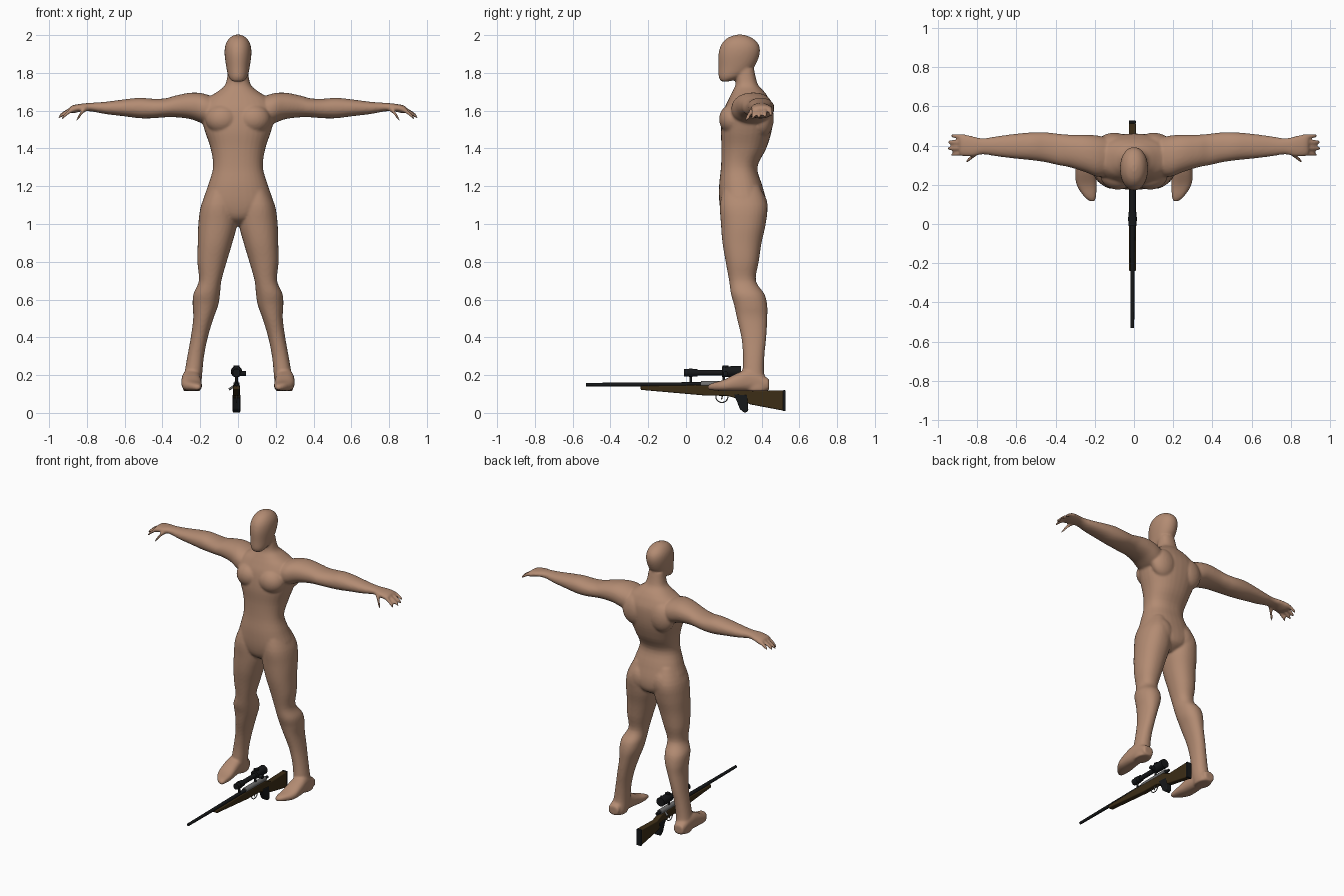
import bpy, bmesh, math
from mathutils import Vector, Matrix

cube = bpy.data.objects.get("Cube")
if cube:
    bpy.data.objects.remove(cube)


def material(name, color, rough=0.7):
    m = bpy.data.materials.new(name)
    m.use_nodes = True
    m.diffuse_color = (*color, 1)
    bsdf = m.node_tree.nodes["Principled BSDF"]
    bsdf.inputs["Base Color"].default_value = (*color, 1)
    bsdf.inputs["Roughness"].default_value = rough
    return m


skin = material("skin", (0.45, 0.26, 0.17))
black = material("black metal", (0.008, 0.009, 0.01))
wood = material("dark wood", (0.045, 0.026, 0.008))
steel = material("steel", (0.16, 0.16, 0.16))


def make_object(name, bm, mat):
    bmesh.ops.recalc_face_normals(bm, faces=bm.faces)
    mesh = bpy.data.meshes.new(name)
    bm.to_mesh(mesh)
    bm.free()
    mesh.materials.append(mat)
    ob = bpy.data.objects.new(name, mesh)
    bpy.context.collection.objects.link(ob)
    return ob


def smooth(ob, degrees=40):
    bpy.ops.object.select_all(action="DESELECT")
    ob.select_set(True)
    bpy.context.view_layer.objects.active = ob
    bpy.ops.object.shade_smooth_by_angle(angle=math.radians(degrees))


def refine(rows, steps=4):
    """Pass a smooth curve through every column of a section table."""
    out = []
    for i in range(len(rows) - 1):
        quad = [rows[max(i - 1, 0)], rows[i], rows[i + 1], rows[min(i + 2, len(rows) - 1)]]
        for k in range(steps):
            t = k / steps
            out.append([b + t * (c - a) / 2 + t * t * (a - 2.5 * b + 2 * c - d / 2)
                        + t ** 3 * (1.5 * (b - c) + (d - a) / 2)
                        for a, b, c, d in zip(*quad)])
    return out + [rows[-1]]


def loft(bm, axis, rows, side=1, power=2.2, n=32):
    """Rows: position along axis, then low/high extents on the two other axes."""
    others = [a for a in range(3) if a != axis]
    rings = []
    for pos, a0, a1, b0, b1 in refine(rows):
        ring = []
        for k in range(n):
            ang = math.tau * k / n
            c, s = math.cos(ang), math.sin(ang)
            p = Vector()
            p[axis] = pos
            p[others[0]] = (a0 + a1) / 2 + (a1 - a0) / 2 * math.copysign(abs(c) ** (2 / power), c)
            p[others[1]] = (b0 + b1) / 2 + (b1 - b0) / 2 * math.copysign(abs(s) ** (2 / power), s)
            p.x *= side
            ring.append(bm.verts.new(p))
        rings.append(ring)
    for r0, r1 in zip(rings, rings[1:]):
        for k in range(n):
            bm.faces.new((r0[k], r0[(k + 1) % n], r1[(k + 1) % n], r1[k]))
    bm.faces.new(rings[0][::-1])
    bm.faces.new(rings[-1])


def ball(bm, center, radii):
    bmesh.ops.create_uvsphere(bm, u_segments=24, v_segments=16, radius=1,
                              matrix=Matrix.LocRotScale(Vector(center), None, Vector(radii)))


# Section tables of the figure
torso = [(.99, -.03, .03, .26, .36), (1.03, -.11, .11, .2, .42), (1.1, -.185, .185, .178, .43),
         (1.2, -.16, .16, .175, .405), (1.3, -.132, .132, .185, .378), (1.4, -.145, .145, .188, .425),
         (1.5, -.178, .178, .185, .455), (1.6, -.2, .2, .2, .46), (1.66, -.17, .17, .225, .44),
         (1.7, -.11, .11, .245, .415), (1.74, -.066, .066, .262, .38), (1.82, -.052, .052, .265, .36)]
head = [(1.755, -.03, .03, .185, .23), (1.78, -.05, .05, .173, .3), (1.83, -.062, .062, .172, .36),
        (1.9, -.071, .071, .172, .39), (1.95, -.066, .066, .187, .385), (1.985, -.045, .045, .22, .35),
        (2.002, -.015, .015, .265, .305)]
leg = [(1.2, .03, .15, .2, .39), (1.1, .01, .195, .18, .43), (1, .005, .21, .185, .422),
       (.9, .03, .213, .193, .4), (.8, .06, .215, .21, .385), (.7, .088, .207, .228, .37),
       (.63, .095, .236, .238, .415), (.57, .105, .24, .255, .43), (.5, .13, .237, .27, .43),
       (.4, .16, .25, .293, .425), (.3, .18, .268, .302, .415), (.2, .19, .285, .3, .415),
       (.14, .195, .292, .31, .44), (.115, .2, .29, .32, .43)]
foot = [(.115, .2, .225, .125, .145), (.14, .193, .255, .12, .158), (.2, .19, .293, .115, .175),
        (.27, .195, .3, .115, .21), (.34, .2, .295, .115, .23), (.44, .21, .285, .118, .18)]
arm = [(.1, .25, .43, 1.52, 1.66), (.18, .24, .45, 1.53, 1.69), (.25, .265, .455, 1.555, 1.695),
       (.33, .29, .455, 1.565, 1.68), (.385, .3, .46, 1.565, 1.665), (.45, .315, .467, 1.56, 1.663),
       (.52, .325, .467, 1.56, 1.668), (.6, .333, .46, 1.57, 1.66), (.7, .345, .447, 1.582, 1.647),
       (.77, .355, .437, 1.595, 1.642), (.82, .345, .447, 1.597, 1.638), (.87, .345, .458, 1.587, 1.63),
       (.89, .35, .458, 1.587, 1.62)]


def finger(bm, side, start, end, r):
    rows = []
    for t, w in ((0, r), (.4, r), (.85, r * .85), (1, r * .4)):
        x, y, z = Vector(start).lerp(Vector(end), t) + Vector((0, 0, .01 * t * (1 - t) * 4))
        rows.append((x, y - w, y + w, z - w, z + w))
    loft(bm, 0, rows, side, 2, 12)


# Figure: overlapping volumes fused into one skin
bm = bmesh.new()
loft(bm, 2, torso, power=2.3)
loft(bm, 2, head, power=2.1)
for side in (1, -1):
    loft(bm, 2, leg, side)
    loft(bm, 1, foot, side, 2.5)
    loft(bm, 0, arm, side)
    ball(bm, (side * .082, .25, 1.555), (.09, .075, .08))
    ball(bm, (side * .085, .355, 1.09), (.085, .078, .1))
    ball(bm, (side * .1, .405, 1.56), (.09, .06, .1))
    for i, tip in enumerate((.935, .952, .95, .935)):
        y = .36 + .028 * i
        finger(bm, side, (.86, y, 1.608), (tip, y - .006 + .004 * i, 1.555 + .006 * i), .012)
    finger(bm, side, (.8, .365, 1.612), (.855, .318, 1.547), .014)
body = make_object("body", bm, skin)
remesh = body.modifiers.new("fuse", "REMESH")
remesh.mode = "VOXEL"
remesh.voxel_size = .007
remesh.use_smooth_shade = True
relax = body.modifiers.new("relax", "SMOOTH")
relax.factor = .5
relax.iterations = 6

RX = -.008  # rifle centre line


def plate(name, outline, half, mat, bevel=.006):
    """Side outline in y, z given thickness across x."""
    bm = bmesh.new()
    face = bm.faces.new([bm.verts.new((RX - half, y, z)) for y, z in outline])
    ext = bmesh.ops.extrude_face_region(bm, geom=[face])
    moved = [v for v in ext["geom"] if isinstance(v, bmesh.types.BMVert)]
    bmesh.ops.translate(bm, verts=moved, vec=(2 * half, 0, 0))
    ob = make_object(name, bm, mat)
    mod = ob.modifiers.new("rounding", "BEVEL")
    mod.width, mod.segments = bevel, 3
    smooth(ob)


def rod(name, a, b, r0, r1, mat):
    a, b = Vector(a), Vector(b)
    turn = (b - a).to_track_quat("Z", "Y").to_matrix().to_4x4()
    bm = bmesh.new()
    bmesh.ops.create_cone(bm, cap_ends=True, segments=20, radius1=r0, radius2=r1,
                          depth=(b - a).length, matrix=Matrix.Translation((a + b) / 2) @ turn)
    smooth(make_object(name, bm, mat))


def along(name, y0, y1, z, r0, r1, mat):
    rod(name, (RX, y0, z), (RX, y1, z), r0, r1, mat)


# Rifle stock, grip and butt pad
plate("stock", [(-.24, .143), (.05, .147), (.29, .142), (.35, .115), (.515, .12), (.515, .012),
                (.34, .045), (.29, .07), (.22, .09), (.1, .092), (-.24, .122)], .018, wood)
plate("butt_pad", [(.513, .12), (.527, .12), (.527, .01), (.513, .01)], .018, black, .003)
plate("grip", [(.25, .1), (.325, .095), (.33, .01), (.31, 0), (.285, .02), (.27, .06)], .02, black)

# Barrel, receiver and bolt
along("barrel", -.53, .1, .15, .009, .013, black)
along("receiver", .08, .3, .152, .017, .017, steel)
along("bolt", .28, .33, .152, .012, .009, black)
rod("bolt_handle", (RX, .25, .152), (RX - .038, .265, .125), .005, .007, steel)

# Scope with rings and adjustment knobs
along("scope_front", -.01, .06, .213, .02, .02, black)
along("scope_tube", .05, .2, .213, .015, .015, black)
along("scope_rear", .19, .29, .218, .028, .03, black)
rod("top_knob", (RX, .21, .22), (RX, .21, .252), .016, .016, black)
rod("side_knob", (RX, .21, .208), (.042, .21, .208), .013, .013, black)
for y in (.025, .2):
    rod("scope_mount", (RX, y, .145), (RX, y, .21), .007, .007, black)
    along("scope_ring", y - .01, y + .01, .213, .023, .023, black)

# Trigger and its guard
rod("trigger", (RX, .195, .1), (RX, .188, .07), .004, .003, steel)
bpy.ops.mesh.primitive_torus_add(major_radius=.032, minor_radius=.003, major_segments=28,
                                 minor_segments=8, location=(RX, .19, .087),
                                 rotation=(0, math.pi / 2, 0))
guard = bpy.context.object
guard.name = "trigger_guard"
guard.data.materials.append(steel)
smooth(guard)
